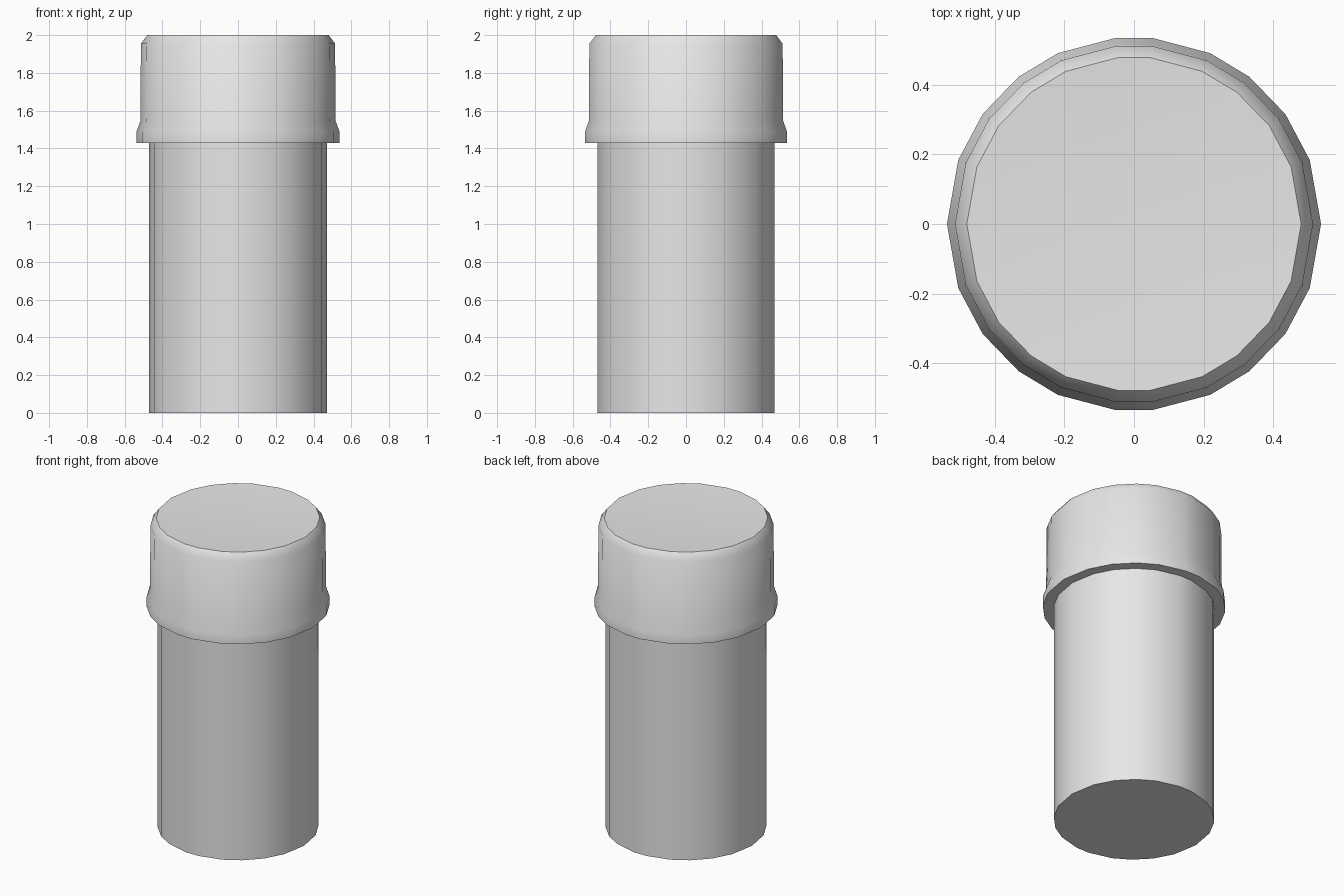
import bpy, bmesh, math

cube = bpy.data.objects.get("Cube")
if cube:
    bpy.data.objects.remove(cube, do_unlink=True)

# One plain light grey for the whole bottle
grey = bpy.data.materials.new("light grey")
grey.use_nodes = True
colour = (0.8, 0.8, 0.8, 1.0)
grey.diffuse_color = colour
grey.node_tree.nodes["Principled BSDF"].inputs["Base Color"].default_value = colour

# 22 slightly uneven sides, mirrored across both axes
quarter = [0, 20, 36, 52, 66, 84.5]
half = quarter + [180 - a for a in reversed(quarter)]
angles = [math.radians(a) for a in half + [a + 180 for a in half[1:-1]]]


def lathe(name, profile, smooth_angle):
    """Closed solid from (radius, height) points; radius 0 ends it in a pole."""
    bm = bmesh.new()
    rings = []
    for r, z in profile:
        if r == 0:
            rings.append([bm.verts.new((0, 0, z))] * len(angles))
        else:
            rings.append([bm.verts.new((r * math.cos(a), r * math.sin(a), z)) for a in angles])
    for low, high in zip(rings, rings[1:]):
        for i in range(len(angles)):
            j = (i + 1) % len(angles)
            corners = [low[i], low[j], high[j], high[i]]
            bm.faces.new(list(dict.fromkeys(corners)))
    bmesh.ops.recalc_face_normals(bm, faces=bm.faces)
    mesh = bpy.data.meshes.new(name)
    bm.to_mesh(mesh)
    bm.free()
    mesh.materials.append(grey)
    obj = bpy.data.objects.new(name, mesh)
    bpy.context.collection.objects.link(obj)
    bpy.ops.object.select_all(action='DESELECT')
    obj.select_set(True)
    bpy.context.view_layer.objects.active = obj
    bpy.ops.object.shade_smooth_by_angle(angle=math.radians(smooth_angle))
    return obj


# Straight body, running up inside the cap
lathe("bottle_body", [(0, 0), (0.472, 0), (0.472, 1.5), (0, 1.5)], 45)

# Cap with flared lower lip, bevelled shoulder and shallow dished top
lathe("bottle_cap", [(0, 1.43), (0.537, 1.43), (0.537, 1.49), (0.517, 1.545),
                     (0.514, 1.955), (0.48, 2.0), (0, 1.975)], 45)
